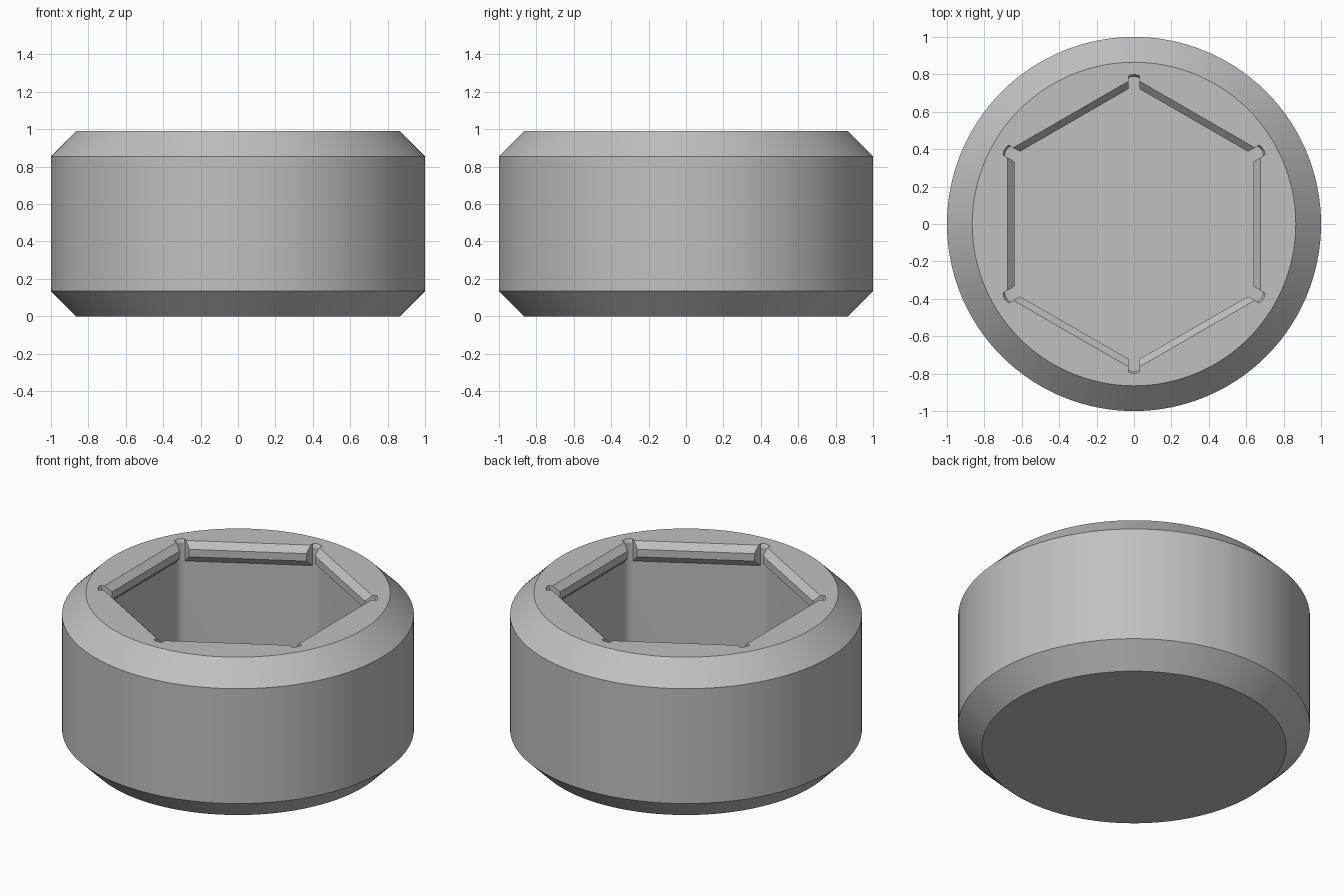
import bpy, bmesh, math
from mathutils import Vector

if "Cube" in bpy.data.objects:
    bpy.data.objects.remove(bpy.data.objects["Cube"])

H, R, CH = 0.99, 1.0, 0.135      # height, radius, rim chamfer
WALL, FLOOR = 0.69, 0.2          # socket half-width across flats, floor height
SEG = 128


def make_object(name, bm):
    bmesh.ops.recalc_face_normals(bm, faces=bm.faces[:])
    mesh = bpy.data.meshes.new(name)
    bm.to_mesh(mesh)
    bm.free()
    obj = bpy.data.objects.new(name, mesh)
    bpy.context.collection.objects.link(obj)
    return obj


def loft(bm, rings):
    """Closed solid skinned through rings of equal point count."""
    loops = [[bm.verts.new(p) for p in ring] for ring in rings]
    n = len(loops[0])
    for a, b in zip(loops, loops[1:]):
        for i in range(n):
            j = (i + 1) % n
            bm.faces.new((a[i], a[j], b[j], b[i]))
    bm.faces.new(loops[0][::-1])
    bm.faces.new(loops[-1])


def circle(r, z):
    return [(r * math.cos(2 * math.pi * i / SEG), r * math.sin(2 * math.pi * i / SEG), z)
            for i in range(SEG)]


def rounded_hex(apothem, z, fillet=0.06, steps=6):
    pts = []
    centre = (apothem - fillet) / math.cos(math.pi / 6)
    for k in range(6):
        corner = math.radians(30 + 60 * k)
        for s in range(steps + 1):
            a = corner + math.radians(-30 + 60 * s / steps)
            pts.append((centre * math.cos(corner) + fillet * math.cos(a),
                        centre * math.sin(corner) + fillet * math.sin(a), z))
    return pts


def boolean(target, cutter):
    mod = target.modifiers.new("cut", 'BOOLEAN')
    mod.operation, mod.solver, mod.object = 'DIFFERENCE', 'EXACT', cutter
    cutter.hide_render = True


# Chamfered round body
bm = bmesh.new()
loft(bm, [circle(R - CH, 0), circle(R, CH), circle(R, H - CH), circle(R - CH, H)])
body = make_object("socket_body", bm)

# Hexagonal pocket, flared slightly at the mouth
bm = bmesh.new()
loft(bm, [rounded_hex(WALL, FLOOR), rounded_hex(WALL, H - 0.02),
          rounded_hex(WALL + 0.03, H + 0.04)])
pocket = make_object("pocket_cutter", bm)

# Retaining lips along the six flats, leaving narrow notches at the corners
profile = [(0.76, 0.785), (0.64, 0.905), (0.64, 0.952), (0.676, H), (0.676, 1.2), (0.76, 1.2)]
bm = bmesh.new()
for k in range(6):
    ang = math.radians(60 * k)
    out = Vector((math.cos(ang), math.sin(ang), 0))
    side = Vector((-math.sin(ang), math.cos(ang), 0))
    ends = []
    for sign in (-1, 1):
        ends.append([out * a + side * sign * (a * math.tan(math.pi / 6) - 0.035)
                     + Vector((0, 0, z)) for a, z in profile])
    loft(bm, ends)
lips = make_object("lip_cutter", bm)

# Leave the lips standing in the pocket, then cut the pocket from the body
boolean(pocket, lips)
boolean(body, pocket)
bpy.context.view_layer.update()
result = bpy.data.meshes.new_from_object(body.evaluated_get(bpy.context.evaluated_depsgraph_get()))
body.modifiers.clear()
body.data = result
for helper in (pocket, lips):
    bpy.data.objects.remove(helper)

# Single grey finish
grey = bpy.data.materials.new("plain_grey")
grey.diffuse_color = (0.53, 0.53, 0.53, 1)
grey.use_nodes = True
grey.node_tree.nodes["Principled BSDF"].inputs["Base Color"].default_value = grey.diffuse_color
body.data.materials.clear()
body.data.materials.append(grey)

# Smooth round walls with crisp chamfer edges
bpy.context.view_layer.objects.active = body
body.select_set(True)
bpy.ops.object.shade_smooth_by_angle(angle=math.radians(25))
